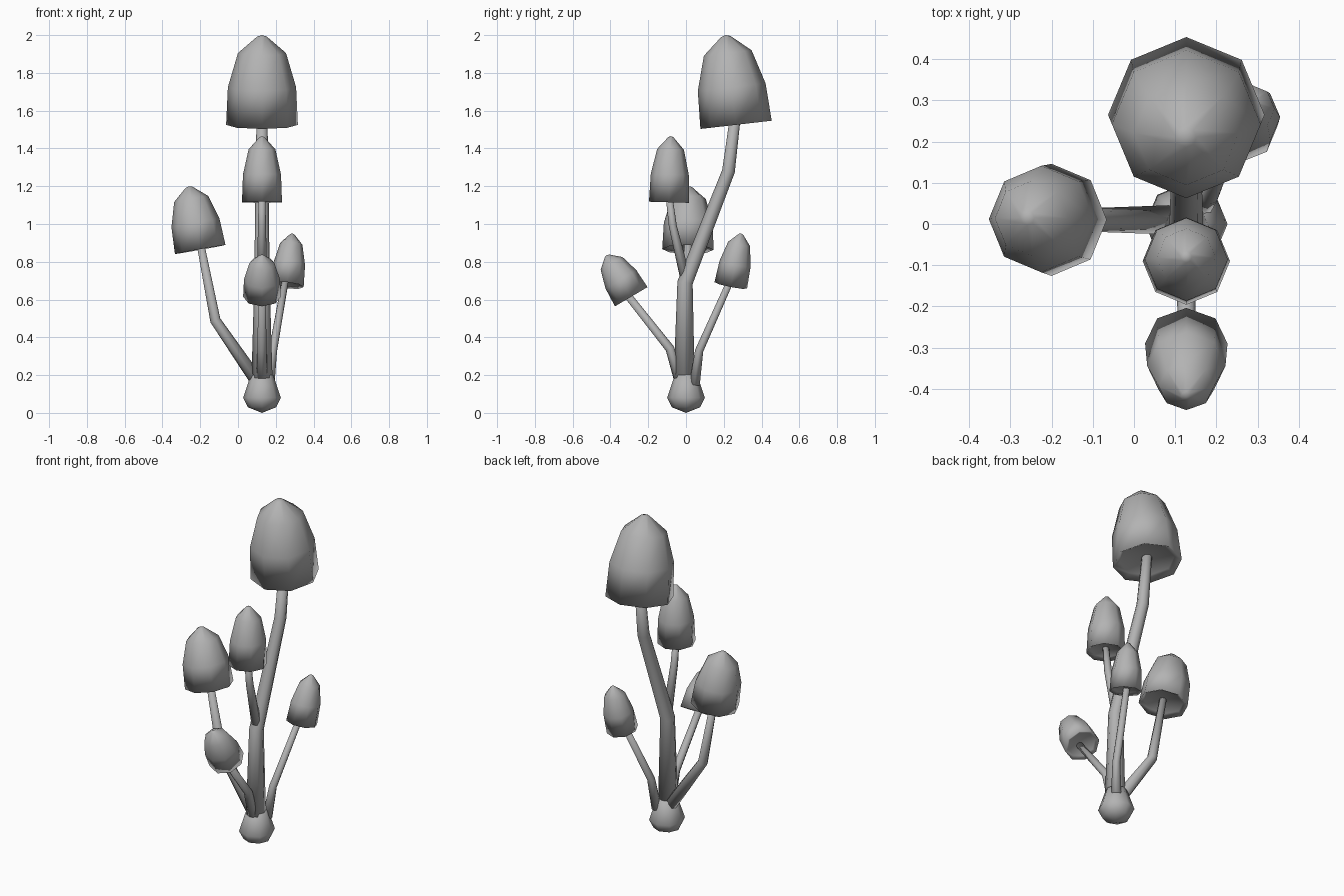
import bpy, bmesh, math
from mathutils import Vector

cube = bpy.data.objects.get("Cube")
if cube:
    bpy.data.objects.remove(cube, do_unlink=True)

SIDES = 8
UP = Vector((0, 0, 1))

grey = bpy.data.materials.new("mushroom grey")
colour = (0.45, 0.45, 0.45, 1)
grey.diffuse_color = colour
grey.use_nodes = True
grey.node_tree.nodes["Principled BSDF"].inputs["Base Color"].default_value = colour


def loft(name, rings, start, end):
    """Skin rings of (centre, axis, radius), closed by a point at each end."""
    bm = bmesh.new()
    loops = []
    for centre, axis, radius in rings:
        turn = UP.rotation_difference(axis)
        loop = []
        for i in range(SIDES):
            a = math.tau * i / SIDES
            loop.append(bm.verts.new(centre + turn @ Vector((math.cos(a), math.sin(a), 0)) * radius))
        loops.append(loop)
    first, last = bm.verts.new(start), bm.verts.new(end)
    for i in range(SIDES):
        j = (i + 1) % SIDES
        for low, high in zip(loops, loops[1:]):
            bm.faces.new((low[i], low[j], high[j], high[i]))
        bm.faces.new((first, loops[0][j], loops[0][i]))
        bm.faces.new((last, loops[-1][i], loops[-1][j]))
    bmesh.ops.recalc_face_normals(bm, faces=bm.faces)
    for face in bm.faces:
        face.smooth = True
    mesh = bpy.data.meshes.new(name)
    bm.to_mesh(mesh)
    bm.free()
    mesh.materials.append(grey)
    obj = bpy.data.objects.new(name, mesh)
    bpy.context.collection.objects.link(obj)
    return obj


def stem(name, points, radii):
    pts = [Vector(p) for p in points]
    rings = []
    for i, p in enumerate(pts):
        into = (p - pts[max(i - 1, 0)]).normalized()
        out = (pts[min(i + 1, len(pts) - 1)] - p).normalized()
        rings.append((p, (into + out).normalized(), radii[i]))
    loft(name, rings, pts[0], pts[-1])


# Cap outline as (radius, height) fractions, from the hollow underside to the tip
CAP = [(0.8, 0.05), (1, 0), (0.95, 0.42), (0.67, 0.8), (0.13, 0.985)]


def cap(name, base, tip, radius):
    base, tip = Vector(base), Vector(tip)
    axis = (tip - base).normalized()
    rings = [(base.lerp(tip, h), axis, radius * r) for r, h in CAP]
    loft(name, rings, base.lerp(tip, 0.09), tip)


MID = 0.127

# Bulbous foot
foot = [(0.075, 0.03), (0.1, 0.08), (0.08, 0.14), (0.06, 0.2)]
loft("foot", [(Vector((MID, 0, z)), UP, r) for r, z in foot],
     Vector((MID, 0, 0)), Vector((MID, 0, 0.22)))

# Tall main mushroom
stem("main_stem", [(MID, -0.01, 0.17), (MID, -0.005, 0.69), (MID, 0.225, 1.28), (MID, 0.265, 1.6)],
     [0.056, 0.041, 0.034, 0.028])
cap("main_cap", (MID, 0.265, 1.525), (MID, 0.21, 2.0), 0.19)

# Mushroom branching to the right
stem("right_stem", [(0.1, 0.01, 0.17), (-0.12, 0.01, 0.49), (-0.2, 0.01, 0.9)],
     [0.036, 0.028, 0.02])
cap("right_cap", (-0.2, 0.01, 0.865), (-0.26, 0.015, 1.2), 0.136)

# Mushroom branching forward from the main stem
stem("upper_front_stem", [(MID, 0, 0.7), (MID, -0.07, 0.99), (MID, -0.09, 1.15)],
     [0.028, 0.021, 0.018])
cap("upper_front_cap", (MID, -0.09, 1.115), (MID, -0.08, 1.465), 0.106)

# Low mushroom leaning forward
stem("lower_front_stem", [(MID, -0.035, 0.18), (MID, -0.085, 0.34), (MID, -0.315, 0.63)],
     [0.03, 0.024, 0.02])
cap("lower_front_cap", (MID, -0.29, 0.615), (MID, -0.42, 0.835), 0.1)

# Small mushroom leaning back and left
stem("back_stem", [(0.165, 0.045, 0.15), (0.185, 0.07, 0.33), (0.25, 0.235, 0.7)],
     [0.028, 0.022, 0.018])
cap("back_cap", (0.26, 0.237, 0.675), (0.288, 0.292, 0.95), 0.088)
